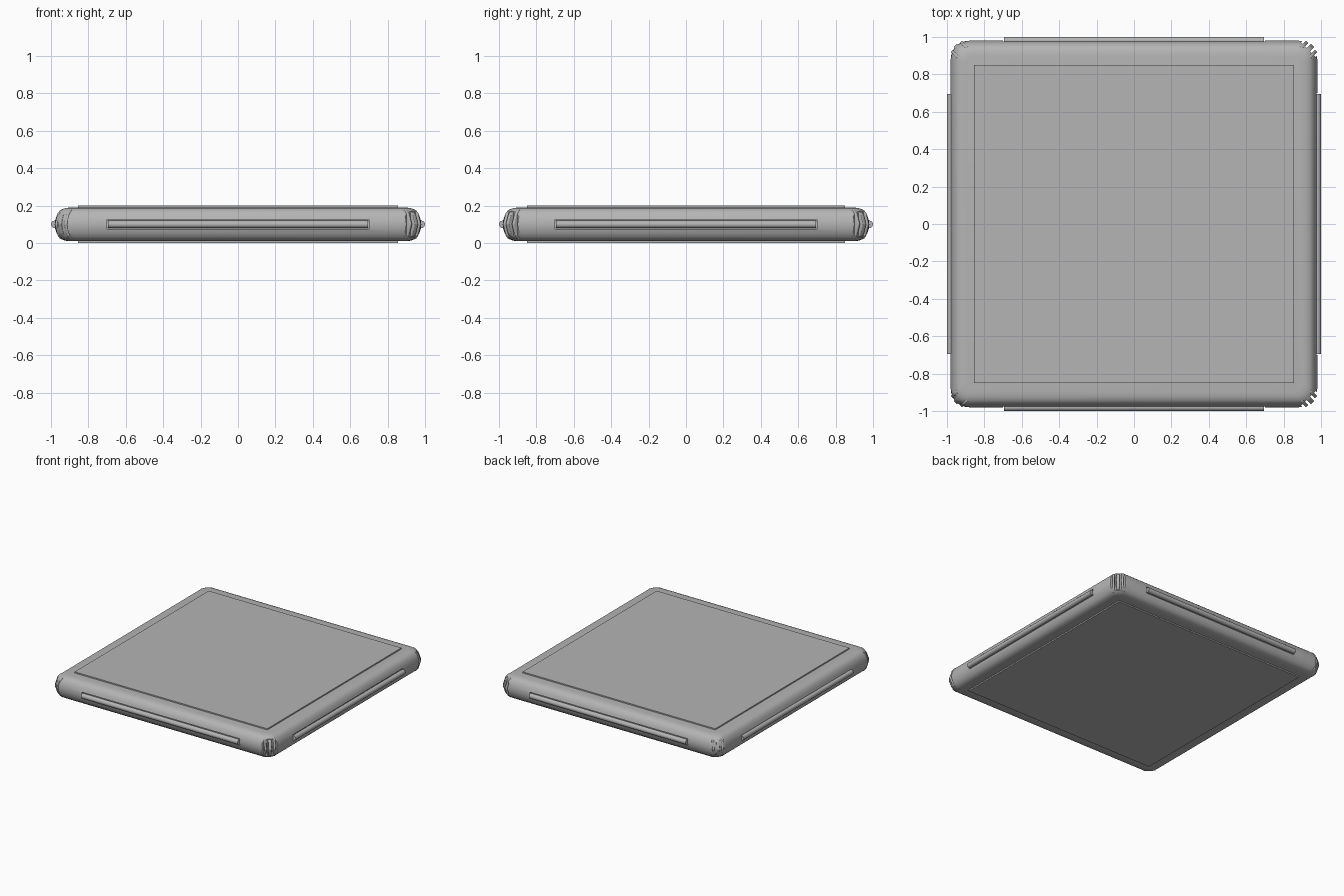
import bpy, bmesh, math
from mathutils import Matrix, Vector

if "Cube" in bpy.data.objects:
    bpy.data.objects.remove(bpy.data.objects["Cube"])

grey = bpy.data.materials.new("mid_grey")
grey.diffuse_color = (0.46, 0.46, 0.46, 1)
grey.use_nodes = True
grey.node_tree.nodes["Principled BSDF"].inputs["Base Color"].default_value = grey.diffuse_color


def finish(name, bm, smooth=True):
    bmesh.ops.recalc_face_normals(bm, faces=bm.faces)
    me = bpy.data.meshes.new(name)
    bm.to_mesh(me)
    bm.free()
    me.materials.append(grey)
    ob = bpy.data.objects.new(name, me)
    bpy.context.collection.objects.link(ob)
    if smooth:
        shade(ob)
    return ob


def shade(ob):
    bpy.ops.object.select_all(action='DESELECT')
    ob.select_set(True)
    bpy.context.view_layer.objects.active = ob
    bpy.ops.object.shade_smooth_by_angle(angle=math.radians(32))


def box(name, lo, hi, rot=0):
    bm = bmesh.new()
    bmesh.ops.create_cube(bm, size=1)
    for v in bm.verts:
        v.co = Vector([lo[i] + (v.co[i] + 0.5) * (hi[i] - lo[i]) for i in range(3)])
    bm.transform(Matrix.Rotation(rot, 4, 'Z'))
    return finish(name, bm)


def rounded_ring(bm, half, radius, z, steps=8):
    ring = []
    for q in range(4):
        a0 = q * math.pi / 2
        cx = (half - radius) * (1 if q in (0, 3) else -1)
        cy = (half - radius) * (1 if q in (0, 1) else -1)
        for i in range(steps + 1):
            a = a0 + i * math.pi / 2 / steps
            ring.append(bm.verts.new((cx + radius * math.cos(a), cy + radius * math.sin(a), z)))
    return ring


def radial_strip(name, profile, t0, t1, rot, bevel):
    # Profile of (distance, height) extruded sideways between t0 and t1
    bm = bmesh.new()
    face = bm.faces.new([bm.verts.new((r, t0, z)) for r, z in profile])
    ext = bmesh.ops.extrude_face_region(bm, geom=[face])
    verts = [g for g in ext['geom'] if isinstance(g, bmesh.types.BMVert)]
    bmesh.ops.translate(bm, verts=verts, vec=(0, t1 - t0, 0))
    bmesh.ops.bevel(bm, geom=bm.edges[:], offset=bevel, segments=3, profile=0.5, affect='EDGES')
    bm.transform(Matrix.Rotation(rot, 4, 'Z'))
    return finish(name, bm)


# Slab body: rounded edge profile lofted around a rounded square
half_profile = [(0.90, 0.09, 0.055), (0.923, 0.087, 0.06), (0.943, 0.08, 0.068),
                (0.957, 0.068, 0.077), (0.969, 0.048, 0.088), (0.977, 0.025, 0.095), (0.98, 0, 0.1)]
profile = [(h, 0.1 - d, r) for h, d, r in half_profile]
profile += [(h, 0.1 + d, r) for h, d, r in reversed(half_profile[:-1])]
bm = bmesh.new()
rings = [rounded_ring(bm, h, r, z) for h, z, r in profile]
n = len(rings[0])
for a, b in zip(rings, rings[1:]):
    for i in range(n):
        bm.faces.new((a[i], a[(i + 1) % n], b[(i + 1) % n], b[i]))
bm.faces.new(rings[0])
bm.faces.new(rings[-1])
body = finish("slab_body", bm, smooth=False)

# Slots along the sides and flat pockets across the corners
cutters = []
for k in range(4):
    side = k * math.pi / 2
    cutters.append(box("slot_cutter", (0.962, -0.70, 0.074), (1.1, 0.70, 0.126), side))
    cutters.append(box("pocket_cutter", (1.318, -0.055, 0.028), (1.5, 0.055, 0.172),
                       side + math.pi / 4))
for c in cutters:
    m = body.modifiers.new("cut", 'BOOLEAN')
    m.operation = 'DIFFERENCE'
    m.solver = 'EXACT'
    m.object = c
bpy.context.view_layer.update()
cut_mesh = bpy.data.meshes.new_from_object(
    body.evaluated_get(bpy.context.evaluated_depsgraph_get()))
body.modifiers.clear()
body.data = cut_mesh
for c in cutters:
    bpy.data.objects.remove(c)
shade(body)

# Raised square panels on both faces
box("top_panel", (-0.855, -0.85, 0.18), (0.855, 0.85, 0.2))
box("bottom_panel", (-0.855, -0.85, 0.0), (0.855, 0.85, 0.02))

# Round rails in the side slots, and angular latches with side posts on the corners
latch = [(1.29, 0.034), (1.322, 0.034), (1.335, 0.05), (1.352, 0.1),
         (1.335, 0.15), (1.322, 0.166), (1.29, 0.166)]
post = [(1.28, 0.022), (1.305, 0.022), (1.325, 0.04), (1.345, 0.1),
        (1.325, 0.16), (1.305, 0.178), (1.28, 0.178)]
for k in range(4):
    side = k * math.pi / 2
    bm = bmesh.new()
    bmesh.ops.create_cone(bm, cap_ends=True, segments=20, radius1=0.02, radius2=0.02, depth=1.39,
                          matrix=Matrix.Rotation(side, 4, 'Z') @ Matrix.Translation((0.98, 0, 0.1))
                          @ Matrix.Rotation(math.pi / 2, 4, 'X'))
    finish("side_rail", bm)
    corner = side + math.pi / 4
    radial_strip("corner_latch", latch, -0.013, 0.013, corner, 0.004)
    for s in (-1, 1):
        radial_strip("corner_post", post, s * 0.034 - 0.009, s * 0.034 + 0.009, corner, 0.006)
